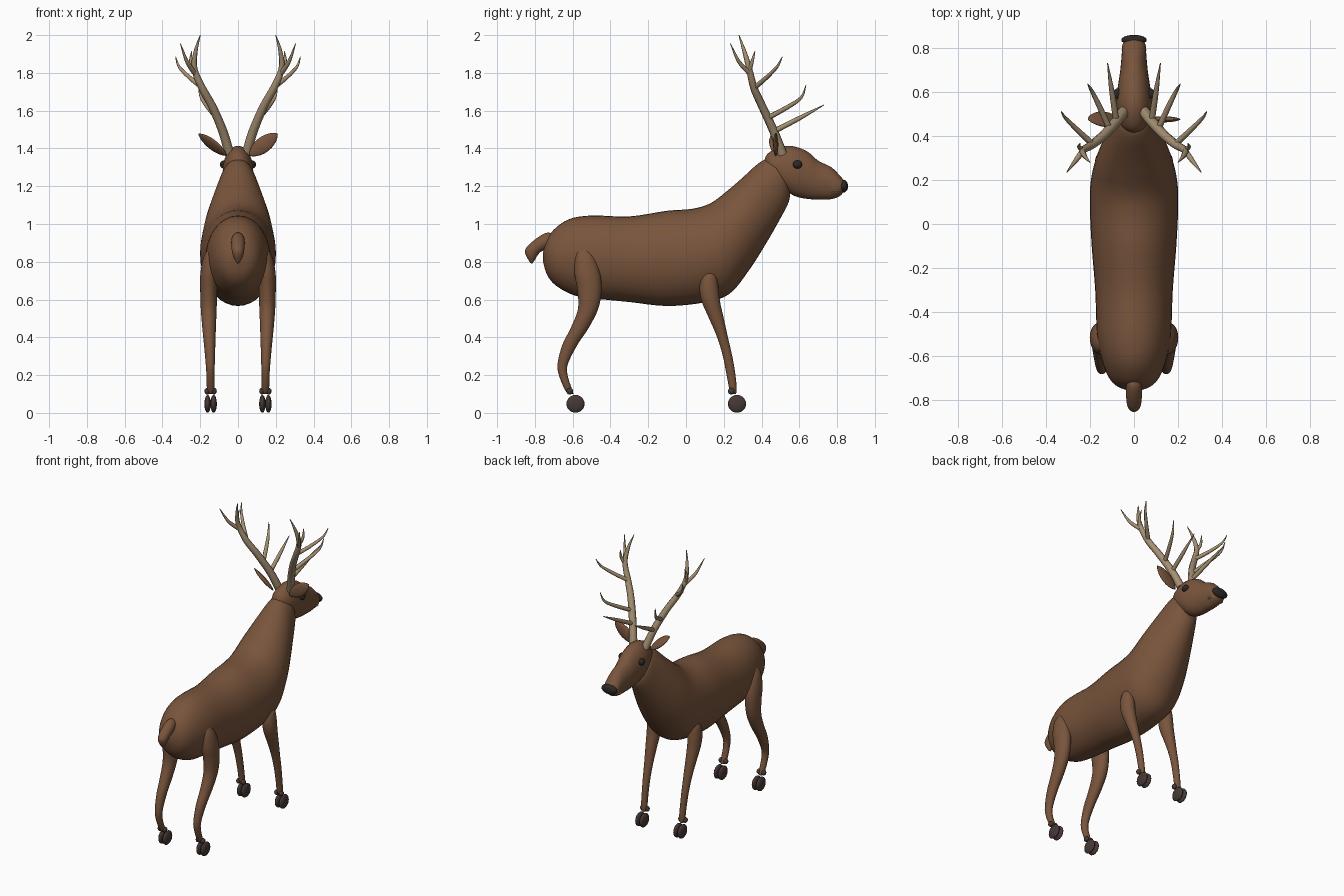
import bpy, bmesh, math
from mathutils import Vector, Matrix

cube = bpy.data.objects.get("Cube")
if cube:
    bpy.data.objects.remove(cube, do_unlink=True)


def material(name, rgb):
    m = bpy.data.materials.new(name)
    m.use_nodes = True
    m.diffuse_color = (*rgb, 1)
    bsdf = next(n for n in m.node_tree.nodes if n.type == 'BSDF_PRINCIPLED')
    bsdf.inputs["Base Color"].default_value = (*rgb, 1)
    bsdf.inputs["Roughness"].default_value = 0.8
    return m


FUR = material("brown fur", (0.19, 0.09, 0.045))
ANTLER = material("pale antler", (0.38, 0.28, 0.17))
HOOF = material("dark hoof", (0.06, 0.04, 0.035))
BLACK = material("black nose and eye", (0.025, 0.02, 0.02))
LIP = material("pale lip", (0.5, 0.42, 0.33))


def finish(name, bm, mat):
    bmesh.ops.recalc_face_normals(bm, faces=bm.faces[:])
    for f in bm.faces:
        f.smooth = True
    mesh = bpy.data.meshes.new(name)
    bm.to_mesh(mesh)
    bm.free()
    mesh.materials.append(mat)
    ob = bpy.data.objects.new(name, mesh)
    bpy.context.collection.objects.link(ob)
    return ob


def smooth_path(points, steps):
    """Catmull-Rom interpolation of equal-length tuples."""
    p = [points[0], *points, points[-1]]
    out = []
    for i in range(1, len(p) - 2):
        for s in range(steps):
            t = s / steps
            out.append([b + 0.5 * t * (c - a + t * (2 * a - 5 * b + 4 * c - d
                        + t * (3 * (b - c) + d - a)))
                        for a, b, c, d in zip(*p[i - 1:i + 3])])
    return out + [points[-1]]


def loft(name, sections, mat, side=1, sides=28):
    """Skin oval rings; each is x, two opposite (y, z) points and a half width."""
    bm = bmesh.new()
    rings = []
    for x, y1, z1, y2, z2, w in smooth_path(sections, 4):
        c = Vector((x * side, (y1 + y2) / 2, (z1 + z2) / 2))
        v = Vector((0, (y1 - y2) / 2, (z1 - z2) / 2))
        ring = []
        for k in range(sides):
            a = math.tau * k / sides
            ring.append(bm.verts.new(c + v * math.cos(a) + Vector((w * math.sin(a), 0, 0))))
        rings.append(ring)
    for r, s in zip(rings, rings[1:]):
        for k in range(sides):
            n = (k + 1) % sides
            bm.faces.new((r[k], r[n], s[n], s[k]))
    bm.faces.new(rings[0])
    bm.faces.new(rings[-1])
    return finish(name, bm, mat)


def ball(name, centre, size, mat, rot=Matrix.Identity(4), point=0):
    """Ellipsoid; point sharpens both ends along its own x axis."""
    bm = bmesh.new()
    bmesh.ops.create_uvsphere(bm, u_segments=20, v_segments=12, radius=1)
    for v in bm.verts:
        k = max(1 - v.co.x ** 2, 0) ** point
        v.co.y *= k
        v.co.z *= k
    bm.transform(Matrix.Translation(centre) @ rot @ Matrix.Diagonal((*size, 1)))
    return finish(name, bm, mat)


def antler(name, side):
    """Main beam and tines, each a path of x, y, z, radius."""
    branches = [
        [(.045, .51, 1.37, .026), (.08, .465, 1.49, .024), (.135, .405, 1.62, .022),
         (.19, .36, 1.72, .02), (.23, .335, 1.82, .016), (.225, .31, 1.91, .011), (.2, .28, 2, .002)],
        [(.08, .465, 1.49, .014), (.1, .6, 1.56, .012), (.12, .73, 1.63, .002)],
        [(.11, .43, 1.56, .014), (.16, .54, 1.62, .012), (.195, .61, 1.67, .008), (.21, .635, 1.735, .002)],
        [(.185, .36, 1.72, .014), (.25, .42, 1.77, .012), (.31, .48, 1.83, .008), (.33, .51, 1.885, .002)],
        [(.23, .335, 1.81, .012), (.25, .35, 1.86, .009), (.245, .365, 1.915, .002)],
        [(.23, .335, 1.8, .014), (.27, .28, 1.86, .01), (.305, .235, 1.955, .002)]]
    curve = bpy.data.curves.new(name, 'CURVE')
    curve.dimensions = '3D'
    curve.bevel_depth = 1
    curve.bevel_resolution = 2
    curve.use_fill_caps = True
    for path in branches:
        pts = smooth_path(path, 5)
        sp = curve.splines.new('POLY')
        sp.points.add(len(pts) - 1)
        for p, (x, y, z, r) in zip(sp.points, pts):
            p.co = (x * side, y, z, 1)
            p.radius = r
        sp.use_smooth = True
    curve.materials.append(ANTLER)
    ob = bpy.data.objects.new(name, curve)
    bpy.context.collection.objects.link(ob)
    bpy.ops.object.select_all(action='DESELECT')
    ob.select_set(True)
    bpy.context.view_layer.objects.active = ob
    bpy.ops.object.convert(target='MESH')


# Torso and neck
loft("body", [
    (0, -.757, .85, -.757, .80, .02), (0, -.74, .91, -.735, .73, .075),
    (0, -.70, .97, -.69, .675, .115), (0, -.62, 1.025, -.60, .625, .148),
    (0, -.5, 1.045, -.5, .607, .168), (0, -.3, 1.04, -.3, .587, .176),
    (0, -.1, 1.07, -.1, .566, .192), (0, .03, 1.08, .1, .585, .2),
    (0, .13, 1.11, .23, .63, .198), (0, .23, 1.185, .33, .75, .178),
    (0, .31, 1.255, .42, .89, .145), (0, .37, 1.31, .5, 1.03, .112),
    (0, .415, 1.34, .545, 1.12, .09), (0, .45, 1.34, .55, 1.18, .078)], FUR, sides=36)

# Head
loft("head", [
    (0, .41, 1.32, .42, 1.29, .02), (0, .43, 1.37, .48, 1.21, .06),
    (0, .49, 1.405, .545, 1.165, .078), (0, .56, 1.413, .59, 1.143, .08),
    (0, .64, 1.385, .65, 1.132, .07), (0, .70, 1.335, .7, 1.13, .062),
    (0, .77, 1.3, .76, 1.13, .056), (0, .82, 1.25, .81, 1.145, .052),
    (0, .845, 1.22, .835, 1.17, .03)], FUR)
ball("nose", (0, .835, 1.2), (.058, .023, .033), BLACK)
ball("lip", (0, .79, 1.168), (.056, .036, .006), LIP)

# Tail
loft("tail", [
    (0, -.68, .93, -.69, .86, .025), (0, -.73, .955, -.72, .87, .034),
    (0, -.79, .925, -.765, .855, .036), (0, -.845, .875, -.785, .835, .032),
    (0, -.85, .84, -.80, .81, .024), (0, -.825, .795, -.815, .79, .006)], FUR)

for side, label in ((1, "left"), (-1, "right")):
    # Legs
    loft(label + "_front_leg", [
        (.155, .135, .755, .115, .755, .01), (.155, .16, .725, .085, .725, .034),
        (.155, .172, .66, .072, .66, .043), (.155, .18, .59, .083, .59, .042),
        (.153, .2, .5, .122, .5, .035), (.15, .222, .4, .165, .4, .028),
        (.148, .245, .3, .195, .3, .023), (.146, .262, .2, .215, .2, .02),
        (.145, .268, .13, .228, .13, .02), (.145, .265, .1, .235, .1, .014)], FUR, side)
    loft(label + "_hind_leg", [
        (.13, -.53, .89, -.56, .89, .01), (.145, -.485, .83, -.585, .83, .035),
        (.152, -.455, .74, -.59, .74, .047), (.155, -.447, .65, -.575, .65, .045),
        (.155, -.465, .55, -.572, .55, .042), (.153, -.515, .45, -.61, .45, .036),
        (.15, -.575, .36, -.655, .36, .03), (.147, -.625, .26, -.68, .26, .024),
        (.146, -.627, .2, -.673, .2, .021), (.145, -.605, .13, -.645, .13, .02),
        (.145, -.595, .1, -.625, .1, .014)], FUR, side)
    # Cloven hooves and dewclaws
    for end, y in (("front", .27), ("hind", -.585)):
        for toe, dx in (("inner", -.016), ("outer", .016)):
            x = side * (.145 + dx)
            ball(f"{label}_{end}_{toe}_hoof", (x, y, .048), (.017, .048, .047), HOOF)
            ball(f"{label}_{end}_{toe}_dewclaw", (side * (.145 + dx * 1.1), y - .03, .115),
                 (.015, .018, .018), HOOF)
    # Eyes, ears and antlers
    ball(label + "_eye", (side * .075, .59, 1.315), (.02, .025, .022), BLACK)
    twist = 0 if side > 0 else math.radians(55)
    rot = Matrix.Rotation(-side * math.radians(38), 4, 'Y') @ Matrix.Rotation(twist, 4, 'X')
    ball(label + "_ear", (side * .135, .475, 1.42), (.095, .014, .042), FUR, rot, .25)
    antler(label + "_antler", side)
